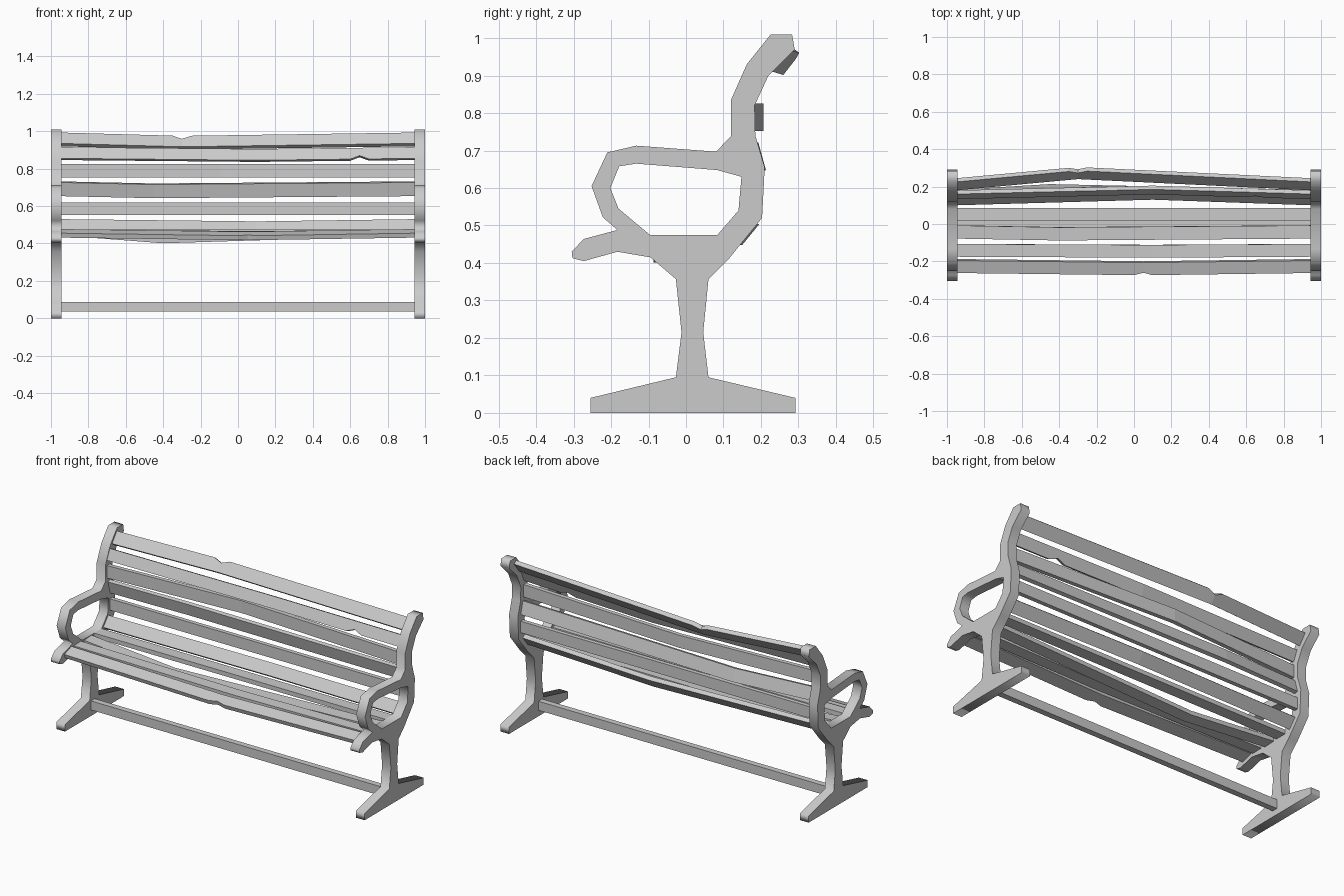
import bpy, bmesh, math
from mathutils import Vector

if "Cube" in bpy.data.objects:
    bpy.data.objects.remove(bpy.data.objects["Cube"])

# Cast side frame silhouette (y, z) and the armrest opening
OUTER = [(-.255, 0), (.292, 0), (.292, .04), (.06, .095), (.046, .215), (.06, .357),
         (.115, .412), (.203, .52), (.21, .655), (.185, .74), (.183, .82), (.22, .90),
         (.29, .97), (.283, 1.01), (.226, 1.01), (.162, .93), (.12, .835), (.12, .738),
         (.08, .697), (-.133, .713), (-.21, .695), (-.252, .605), (-.222, .522),
         (-.183, .488), (-.273, .464), (-.305, .43), (-.303, .413), (-.273, .405),
         (-.183, .43), (-.095, .415), (-.027, .357), (-.012, .215), (-.027, .095), (-.255, .04)]
HOLE = [(-.095, .474), (.083, .474), (.14, .54), (.148, .63), (.083, .648),
        (-.133, .665), (-.178, .658), (-.202, .60), (-.18, .545)]


def link(name, mesh):
    ob = bpy.data.objects.new(name, mesh)
    bpy.context.collection.objects.link(ob)
    return ob


def frame_mesh():
    cu = bpy.data.curves.new("frame_profile", 'CURVE')
    cu.dimensions, cu.fill_mode, cu.extrude = '2D', 'BOTH', .0285
    for pts in (OUTER, HOLE):
        s = cu.splines.new('POLY')
        s.points.add(len(pts) - 1)
        for p, (y, z) in zip(s.points, pts):
            p.co = (y, z, 0, 1)
        s.use_cyclic_u = True
    ob = link("frame_profile", cu)
    dg = bpy.context.evaluated_depsgraph_get()
    me = bpy.data.meshes.new_from_object(ob.evaluated_get(dg))
    bpy.data.objects.remove(ob)
    bm = bmesh.new()
    bm.from_mesh(me)
    bmesh.ops.remove_doubles(bm, verts=bm.verts, dist=1e-5)
    bmesh.ops.recalc_face_normals(bm, faces=bm.faces)
    bm.to_mesh(me)
    bm.free()
    return me


# Both side frames share one mesh
side = frame_mesh()
for name, sx in (("left_frame", -1), ("right_frame", 1)):
    ob = link(name, side)
    ob.rotation_euler = (math.pi / 2, 0, math.pi / 2)
    ob.location.x = sx * .9715


def slat(name, low, high, thick, peak=0, dy=0, dz=0, chip=None):
    """Warped plank: cross-section low->high edge, bowed by (dy, dz) at x = peak.
    chip = (x, edge, depth) cuts a small nick into the 'low' or 'high' edge."""
    low, high = Vector(low), Vector(high)
    d = (high - low).normalized()
    n = Vector((d.y, -d.x)) * thick
    end = .95
    xs = {-end, peak, end}
    if chip:
        xs |= {chip[0] - .05, chip[0], chip[0] + .05}
    bm = bmesh.new()
    rings = []
    for x in sorted(xs):
        t = (x + end) / (peak + end) if x <= peak else (end - x) / (end - peak)
        off = Vector((dy, dz)) * t
        a, b = low + off, high + off
        if chip and x == chip[0]:
            if chip[1] == 'low':
                a = a + d * chip[2]
            else:
                b = b - d * chip[2]
        rings.append([bm.verts.new((x, p.x, p.y)) for p in (a, b, b + n, a + n)])
    for r, s in zip(rings, rings[1:]):
        for i in range(4):
            j = (i + 1) % 4
            bm.faces.new((r[i], r[j], s[j], s[i]))
    bm.faces.new(rings[0])
    bm.faces.new(rings[-1])
    bmesh.ops.recalc_face_normals(bm, faces=bm.faces)
    me = bpy.data.meshes.new(name)
    bm.to_mesh(me)
    bm.free()
    return link(name, me)


# Backrest slats, top to bottom
slat("back_slat_1", (.18, .935), (.225, .993), .025, -.3, .06, -.018, (-.3, 'high', .02))
slat("back_slat_2", (.133, .855), (.16, .915), .022, .1, .025, -.01, (.65, 'low', .02))
slat("back_slat_3", (.132, .752), (.132, .825), .025, -.1, .05, 0)
slat("back_slat_4", (.162, .653), (.142, .726), .022, -.45, .03, -.011)
slat("back_slat_5", (.16, .553), (.16, .62), .025)
slat("back_slat_6", (.10, .475), (.145, .53), .025, .1, .03, -.012)

# Seat slats, rear to front
slat("seat_slat_1", (.015, .474), (.085, .474), .025)
slat("seat_slat_2", (-.078, .468), (-.008, .472), .025, -.4, -.01, -.042)
slat("seat_slat_3", (-.175, .472), (-.107, .474), .025, .1, -.005, -.008)
slat("seat_slat_4", (-.262, .455), (-.195, .477), .025, .05, -.012, -.014, (.05, 'low', .014))

# Stretcher beam between the feet
slat("stretcher", (-.015, .035), (-.015, .088), .035)
